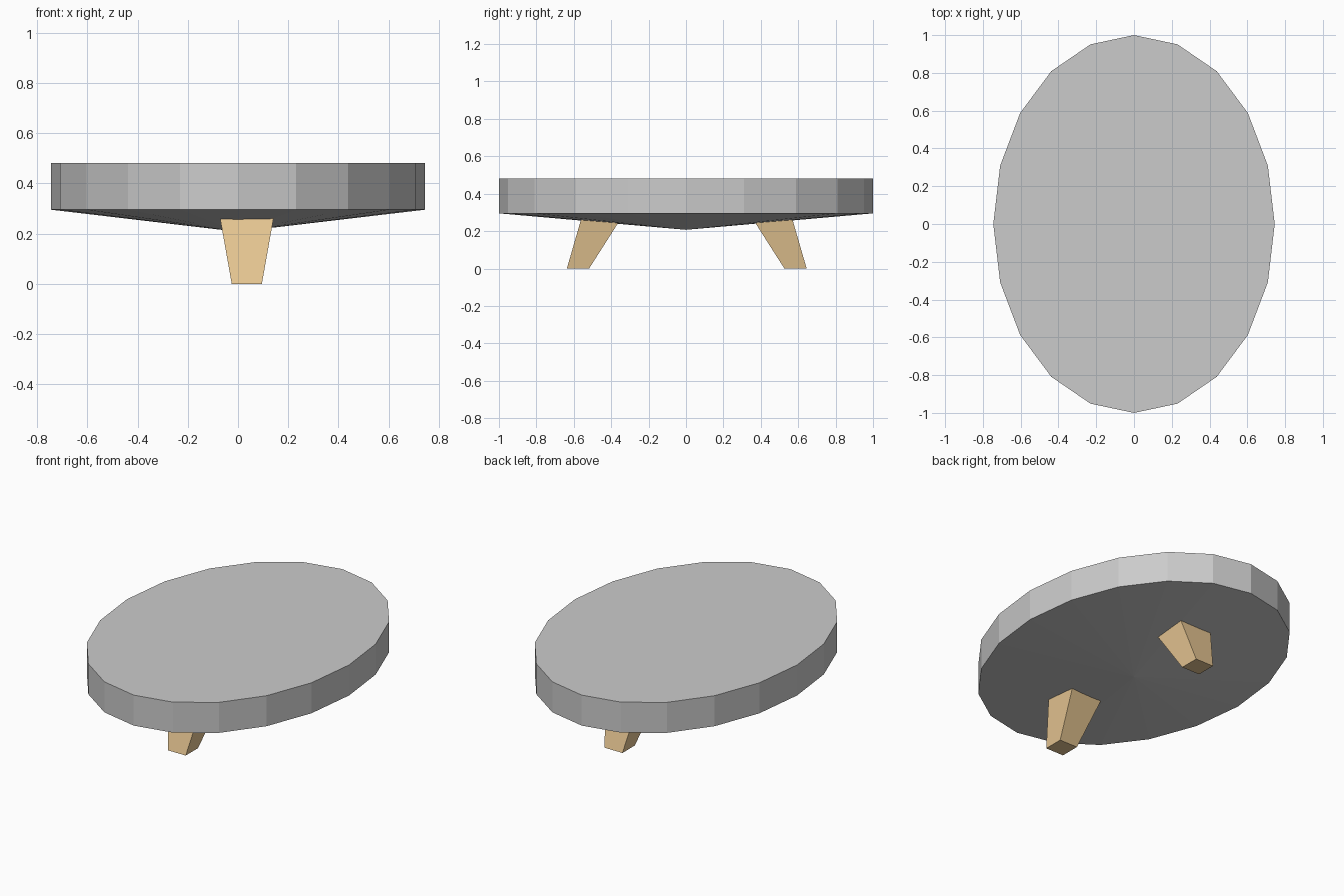
import bpy, bmesh
from math import cos, sin, pi

if "Cube" in bpy.data.objects:
    bpy.data.objects.remove(bpy.data.objects["Cube"])

SIDES, RX, RY = 20, 0.745, 1.0
RIM_TOP, RIM_LOW, APEX = 0.48, 0.295, 0.207
LEG_X = 0.035


def make_object(name, bm, mat=None):
    bmesh.ops.recalc_face_normals(bm, faces=bm.faces)
    mesh = bpy.data.meshes.new(name)
    bm.to_mesh(mesh)
    bm.free()
    if mat:
        mesh.materials.append(mat)
    obj = bpy.data.objects.new(name, mesh)
    bpy.context.collection.objects.link(obj)
    return obj


def bridge(bm, low, high):
    n = len(low)
    for i in range(n):
        j = (i + 1) % n
        bm.faces.new((low[i], low[j], high[j], high[i]))


# Oval top: straight rim, flat upper face, shallow cone underneath
bm = bmesh.new()
low, high = [[bm.verts.new((RX * cos(2 * pi * i / SIDES), RY * sin(2 * pi * i / SIDES), z))
              for i in range(SIDES)] for z in (RIM_LOW, RIM_TOP)]
bridge(bm, low, high)
bm.faces.new(high)
apex = bm.verts.new((0, 0, APEX))
for i in range(SIDES):
    bm.faces.new((low[(i + 1) % SIDES], low[i], apex))
make_object("table_top", bm)

# Tapered legs splayed outwards, tops sunk into the underside
wood = bpy.data.materials.new("wood")
wood.diffuse_color = (0.8, 0.57, 0.29, 1)
wood.use_nodes = True
wood.node_tree.nodes["Principled BSDF"].inputs["Base Color"].default_value = wood.diffuse_color


def leg(name, side, shift):
    bm = bmesh.new()
    rings = []
    # height, half width, inner and outer distance from the centre
    for z, w, inner, outer in ((0, 0.06, 0.518, 0.637), (0.27, 0.108, 0.346, 0.559)):
        rings.append([bm.verts.new((LEG_X + sx * w, side * d + shift, z))
                      for sx, d in ((-1, inner), (1, inner), (1, outer), (-1, outer))])
    bridge(bm, *rings)
    bm.faces.new(rings[0])
    bm.faces.new(rings[1])
    make_object(name, bm, wood)


leg("front_leg", -1, 0.0)
leg("back_leg", 1, 0.008)
